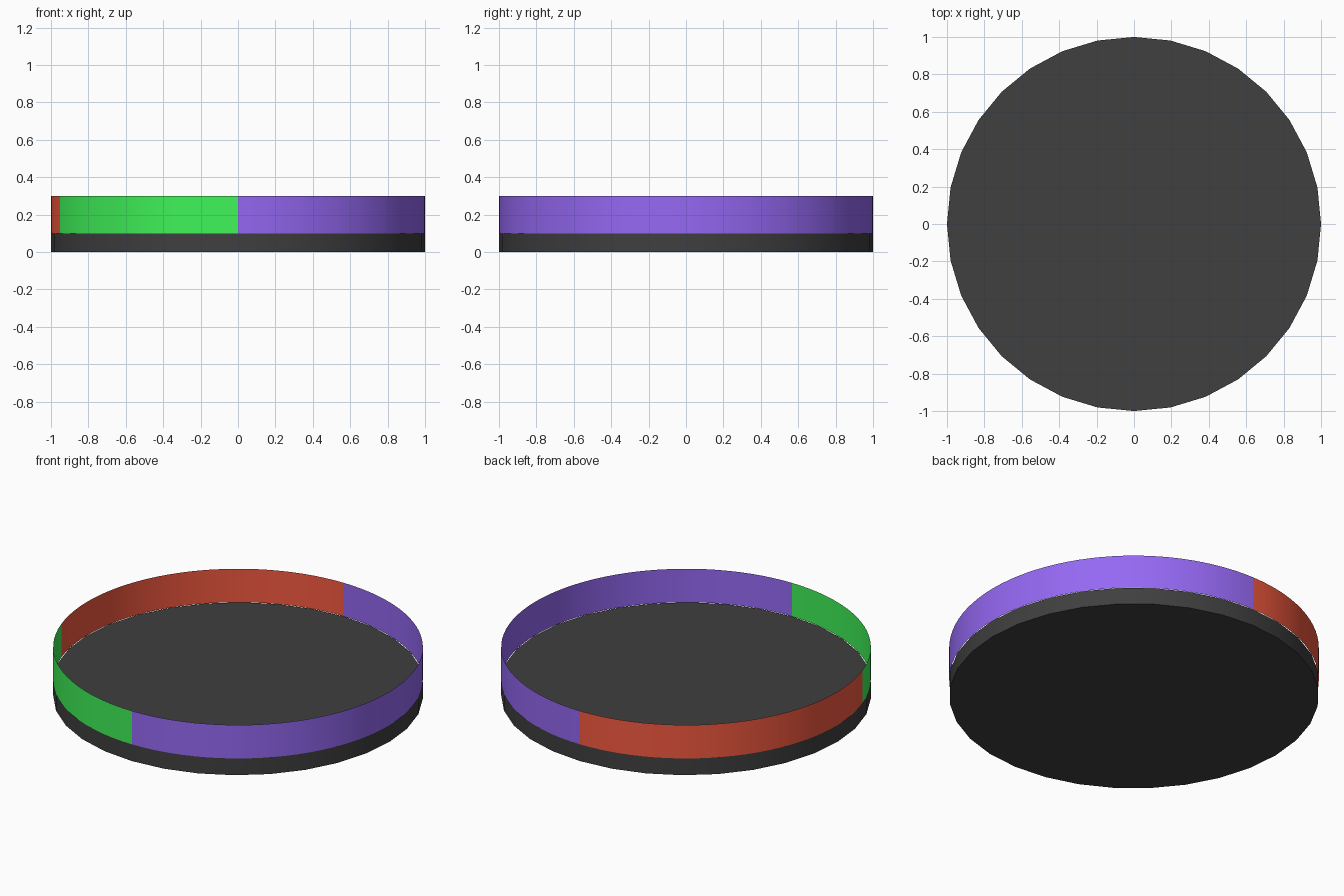
import bpy, bmesh
from math import cos, sin, radians

if "Cube" in bpy.data.objects:
    bpy.data.objects.remove(bpy.data.objects["Cube"])


def paint(obj, color):
    mat = bpy.data.materials.new(obj.name + "_colour")
    mat.diffuse_color = (*color, 1.0)
    mat.use_nodes = True
    mat.node_tree.nodes["Principled BSDF"].inputs["Base Color"].default_value = mat.diffuse_color
    obj.data.materials.append(mat)


def wall_arc(name, start, share, color):
    """Thin upright strip covering `share` percent of the rim."""
    bm = bmesh.new()
    columns = []
    for i in range(share + 1):
        a = radians(start + i * 3.6)
        columns.append([bm.verts.new((cos(a), sin(a), z)) for z in (0.1, 0.3)])
    for (b0, t0), (b1, t1) in zip(columns, columns[1:]):
        bm.faces.new((b0, b1, t1, t0)).smooth = True
    mesh = bpy.data.meshes.new(name)
    bm.to_mesh(mesh)
    bm.free()
    obj = bpy.data.objects.new(name, mesh)
    bpy.context.collection.objects.link(obj)
    paint(obj, color)


# Base disc
bpy.ops.mesh.primitive_cylinder_add(vertices=32, radius=1, depth=0.1, location=(0, 0, 0.05))
base = bpy.context.object
base.name = "base_disc"
bpy.ops.object.shade_smooth_by_angle()
paint(base, (0.05, 0.05, 0.05))

# Coloured rim segments, laid end to end around the edge
start = -90
for name, share, color in (
    ("purple_rim_segment", 50, (0.3, 0.14, 0.9)),
    ("red_rim_segment", 30, (0.9, 0.1, 0.05)),
    ("green_rim_segment", 20, (0.05, 0.9, 0.1)),
):
    wall_arc(name, start, share, color)
    start += share * 3.6
